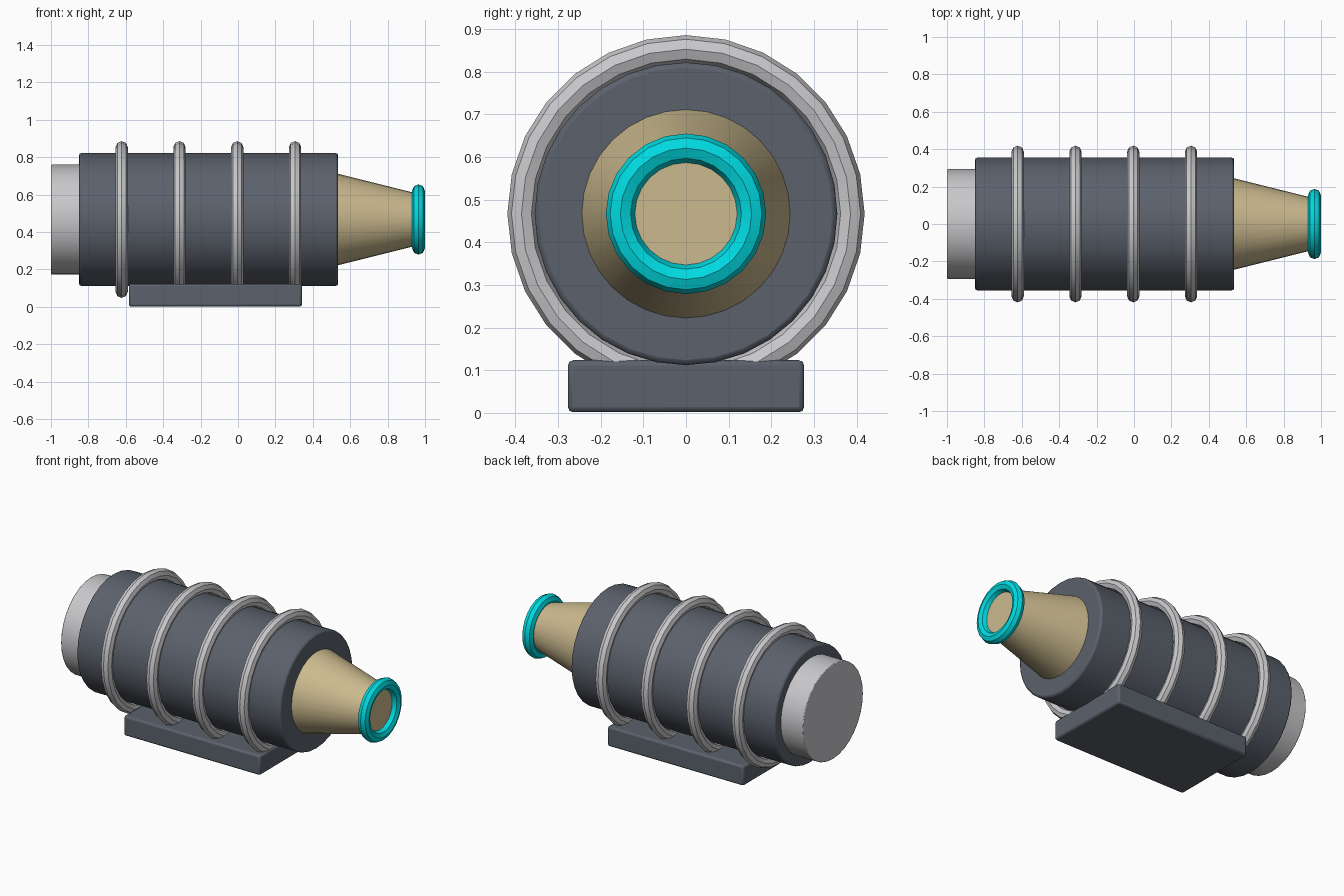
import bpy
import math

cube = bpy.data.objects.get("Cube")
if cube:
    bpy.data.objects.remove(cube, do_unlink=True)

AXIS_Z = 0.467
ALONG_X = (0, math.pi / 2, 0)


def material(name, rgb):
    mat = bpy.data.materials.new(name)
    mat.use_nodes = True
    mat.diffuse_color = (*rgb, 1)
    mat.node_tree.nodes["Principled BSDF"].inputs["Base Color"].default_value = (*rgb, 1)
    return mat


slate = material("slate grey", (0.105, 0.12, 0.15))
silver = material("light silver", (0.58, 0.58, 0.6))
tan = material("tan", (0.6, 0.49, 0.27))
cyan = material("bright cyan", (0.0, 0.7, 0.75))


def finish(name, mat, bevel=0):
    obj = bpy.context.object
    obj.name = name
    obj.data.materials.append(mat)
    bpy.ops.object.transform_apply(location=False, rotation=True, scale=True)
    bpy.ops.object.shade_smooth_by_angle(angle=math.radians(30))
    if bevel:
        mod = obj.modifiers.new("soft edge", "BEVEL")
        mod.width = bevel
        mod.segments = 2
        mod.limit_method = "ANGLE"
        mod.angle_limit = math.radians(40)
    return obj


def tapered(name, x0, x1, r0, r1, mat, bevel=0):
    bpy.ops.mesh.primitive_cone_add(vertices=32, radius1=r0, radius2=r1, depth=x1 - x0,
                                    location=((x0 + x1) / 2, 0, AXIS_Z), rotation=ALONG_X)
    return finish(name, mat, bevel)


def ring(name, x, major, minor, mat, sides):
    bpy.ops.mesh.primitive_torus_add(major_radius=major, minor_radius=minor,
                                     major_segments=sides, minor_segments=8,
                                     location=(x, 0, AXIS_Z), rotation=ALONG_X)
    return finish(name, mat)


# Barrel, rear cap and tapered nozzle
tapered("barrel", -0.85, 0.535, 0.355, 0.355, slate, 0.012)
tapered("rear_cap", -1.0, -0.8, 0.293, 0.293, silver, 0.005)
tapered("nozzle", 0.5, 0.965, 0.253, 0.137, tan)

# Bands around the barrel and the nozzle lip
for i in range(4):
    ring(f"band_{i + 1}", -0.622 + 0.309 * i, 0.386, 0.033, silver, 28)
ring("nozzle_lip", 0.965, 0.154, 0.034, cyan, 24)

# Mounting block under the barrel
bpy.ops.mesh.primitive_cube_add(size=1, location=(-0.121, 0, 0.0625))
bpy.context.object.scale = (0.926, 0.554, 0.122)
finish("mounting_block", slate, 0.012)
